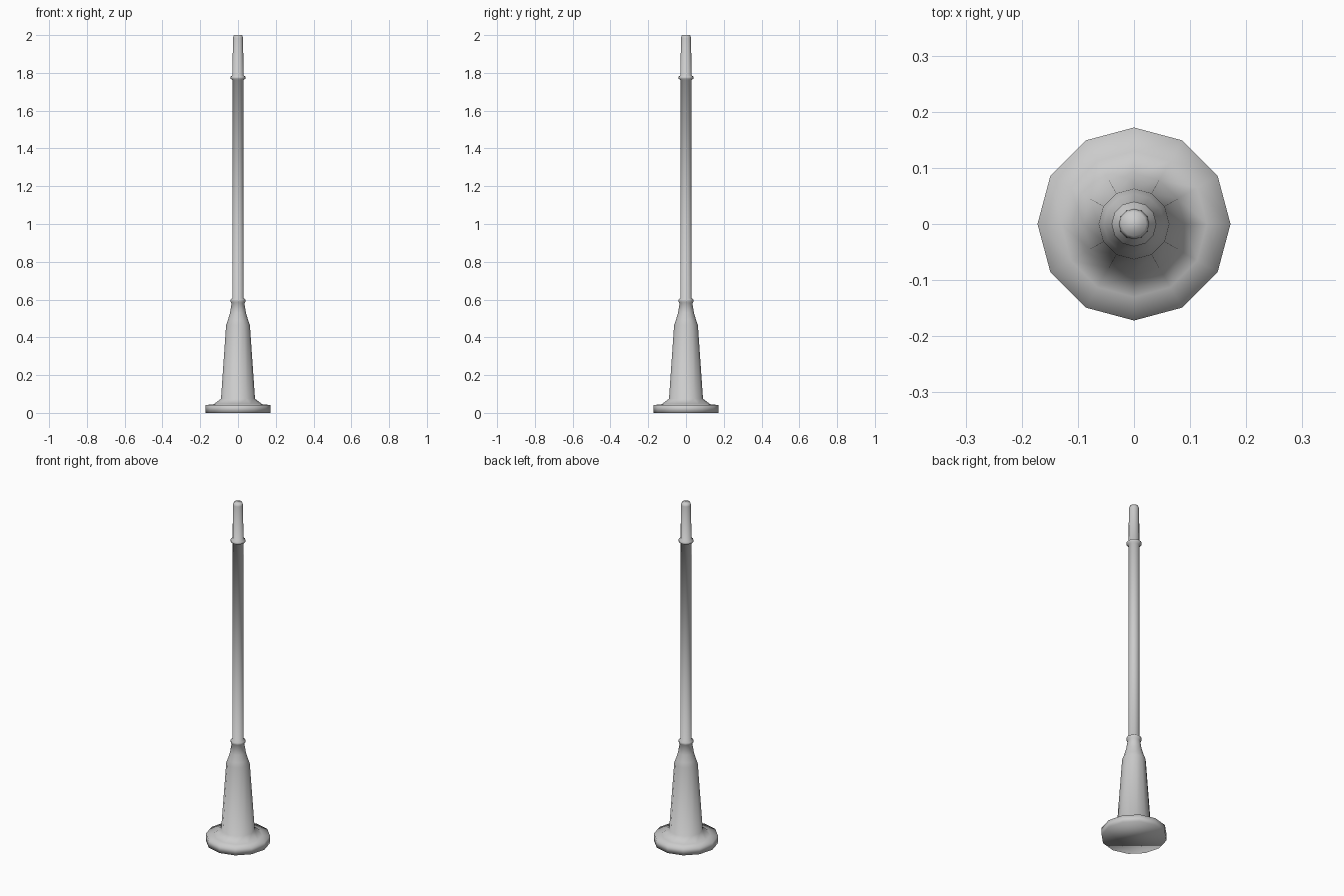
import bpy
import bmesh
from math import cos, sin, pi

SIDES = 12

cube = bpy.data.objects.get("Cube")
if cube:
    bpy.data.objects.remove(cube)

# Single painted metal colour
metal = bpy.data.materials.new("light_grey")
metal.use_nodes = True
grey = (0.6, 0.6, 0.6, 1)
metal.diffuse_color = grey
metal.node_tree.nodes["Principled BSDF"].inputs["Base Color"].default_value = grey

# Outline as (radius, height): flange, foot, tapered body, neck, collar, shaft, collar, tip
profile = [
    (0.172, 0), (0.172, 0.042), (0.13, 0.045), (0.09, 0.075),
    (0.063, 0.465), (0.054, 0.49), (0.042, 0.53), (0.034, 0.58),
    (0.04, 0.588), (0.04, 0.6), (0.03, 0.608),
    (0.03, 1.763), (0.04, 1.769), (0.04, 1.78), (0.029, 1.787),
    (0.027, 1.985), (0.022, 2.0),
]

# Lathe the outline into one closed post
bm = bmesh.new()
rings = []
for r, z in profile:
    angles = [2 * pi * i / SIDES for i in range(SIDES)]
    rings.append([bm.verts.new((r * cos(a), r * sin(a), z)) for a in angles])
for low, high in zip(rings, rings[1:]):
    for i in range(SIDES):
        j = (i + 1) % SIDES
        bm.faces.new((low[i], low[j], high[j], high[i]))
bm.faces.new(rings[0][::-1])
bm.faces.new(rings[-1])
for face in bm.faces:
    face.smooth = True

mesh = bpy.data.meshes.new("lamp_post")
bm.to_mesh(mesh)
bm.free()
mesh.materials.append(metal)
post = bpy.data.objects.new("lamp_post", mesh)
bpy.context.collection.objects.link(post)
